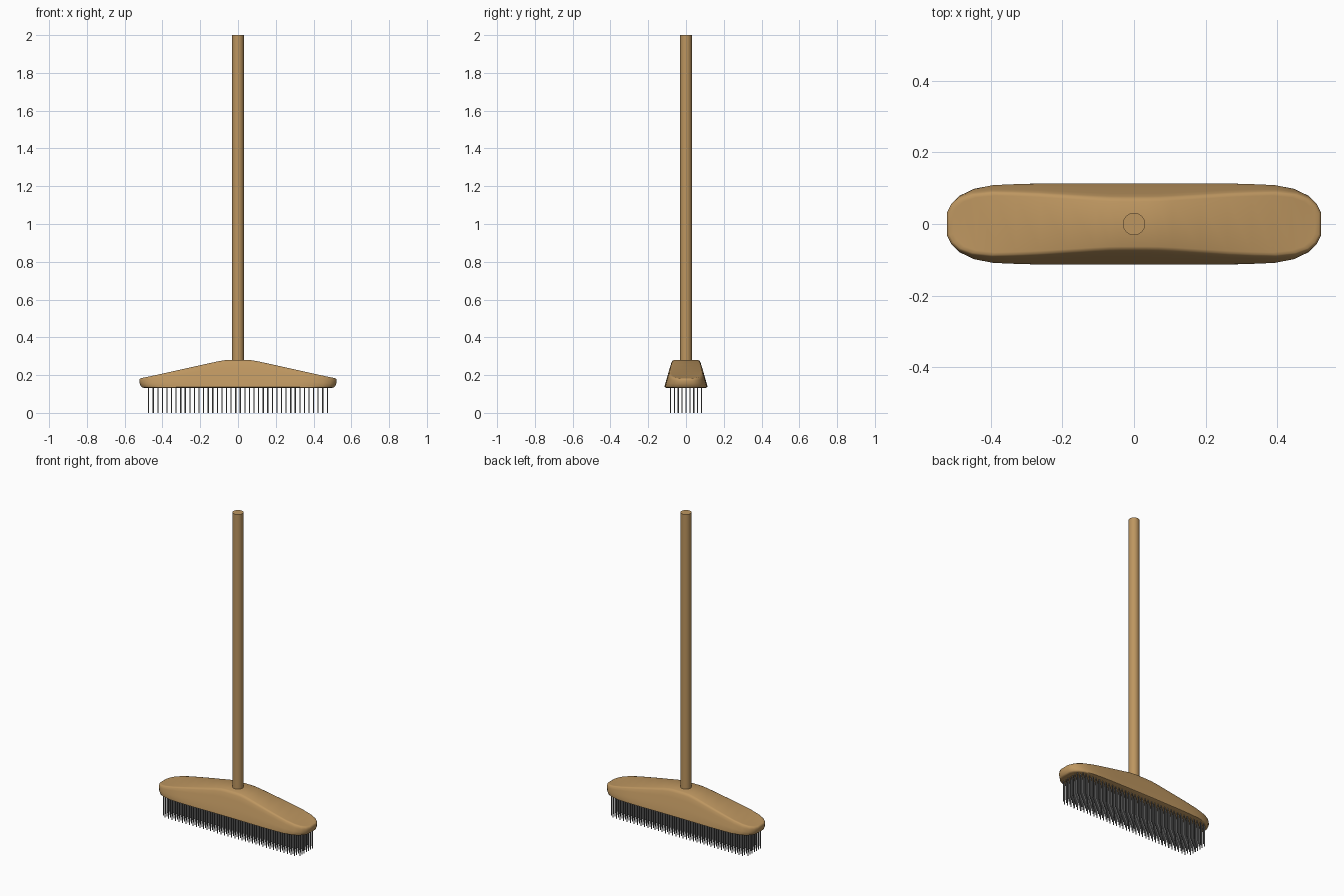
import bpy, bmesh, math

if "Cube" in bpy.data.objects:
    bpy.data.objects.remove(bpy.data.objects["Cube"])


def material(name, rgb):
    m = bpy.data.materials.new(name)
    m.diffuse_color = (*rgb, 1)
    m.use_nodes = True
    m.node_tree.nodes["Principled BSDF"].inputs["Base Color"].default_value = m.diffuse_color
    return m


wood = material("wood", (0.51, 0.305, 0.117))
grey = material("grey_bristle", (0.2, 0.2, 0.2))


def finish(bm, name, mat, angle):
    bmesh.ops.recalc_face_normals(bm, faces=bm.faces)
    me = bpy.data.meshes.new(name)
    bm.to_mesh(me)
    bm.free()
    ob = bpy.data.objects.new(name, me)
    bpy.context.collection.objects.link(ob)
    me.materials.append(mat)
    bpy.ops.object.select_all(action='DESELECT')
    ob.select_set(True)
    bpy.context.view_layer.objects.active = ob
    bpy.ops.object.shade_smooth_by_angle(angle=math.radians(angle))
    return ob


# Broom head: stacked rings that follow one rounded outline
HALF = [(0.0, 0.114), (0.035, 0.114), (0.07, 0.114), (0.11, 0.114), (0.19, 0.114),
        (0.27, 0.114), (0.34, 0.112), (0.40, 0.109), (0.455, 0.098), (0.49, 0.081),
        (0.510, 0.060), (0.522, 0.034)]
side = [(-x, y) for x, y in HALF[:0:-1]] + HALF
n = len(side)
outline = side + [(x, -y) for x, y in reversed(side)]


def top_height(x):
    x = abs(x)
    if x < 0.06:
        return 0.281
    if x < 0.11:
        return 0.281 - 0.008 * ((x - 0.06) / 0.05)
    return 0.273 - (x - 0.11) * 0.214


# (inset along x, inset along y, height as fraction between bottom and top)
RINGS = [(0.022, 0.008, 0.0), (0.014, 0.001, 0.03), (0.009, 0.0, 0.12), (0.002, 0.0, 0.40),
         (0.0, 0.0, 0.72), (0.002, 0.001, 0.90), (0.007, 0.004, 0.97), (0.018, 0.011, 1.0)]
BOTTOM = 0.133
bm = bmesh.new()
rings = []
for inx, iny, f in RINGS:
    ring = []
    for x, y in outline:
        z = BOTTOM + f * (top_height(x) - BOTTOM)
        lean = max(0, z - 0.14) * 0.285
        sx = (0.522 - inx) / 0.522
        sy = (0.114 - iny - lean) / 0.114
        ring.append(bm.verts.new((x * sx, y * sy, z)))
    rings.append(ring)
for a, b in zip(rings, rings[1:]):
    for i in range(len(a)):
        j = (i + 1) % len(a)
        bm.faces.new((a[i], a[j], b[j], b[i]))
# top and bottom caps run straight across the head
for ring in (rings[0], rings[-1]):
    for i in range(n - 1):
        bm.faces.new((ring[i], ring[i + 1], ring[-2 - i], ring[-1 - i]))
finish(bm, "broom_head", wood, 60)

# Handle: plain round pole
bm = bmesh.new()
r = bmesh.ops.create_cone(bm, cap_ends=True, segments=32, radius1=0.031,
                          radius2=0.031, depth=1.75)
bmesh.ops.translate(bm, verts=r["verts"], vec=(0, 0, 1.125))
finish(bm, "handle", wood, 40)

# Bristles: grid of thin upright rods, left out at the rounded corners
bm = bmesh.new()
COLS, ROWS, SIDES = 40, 9, 8
for c in range(COLS):
    for k in range(ROWS):
        x = -0.473 + 0.946 * c / (COLS - 1)
        y = -0.082 + 0.164 * k / (ROWS - 1)
        if abs(x) > 0.46 and abs(y) > 0.07:
            continue
        loops = []
        for z in (0.15, 0.0):
            loops.append([bm.verts.new((x + 0.003 * math.cos(a), y + 0.003 * math.sin(a), z))
                          for a in (2 * math.pi * s / SIDES for s in range(SIDES))])
        for s in range(SIDES):
            t = (s + 1) % SIDES
            bm.faces.new((loops[0][s], loops[0][t], loops[1][t], loops[1][s]))
        bm.faces.new(loops[0])
        bm.faces.new(loops[1])
finish(bm, "bristles", grey, 60)
